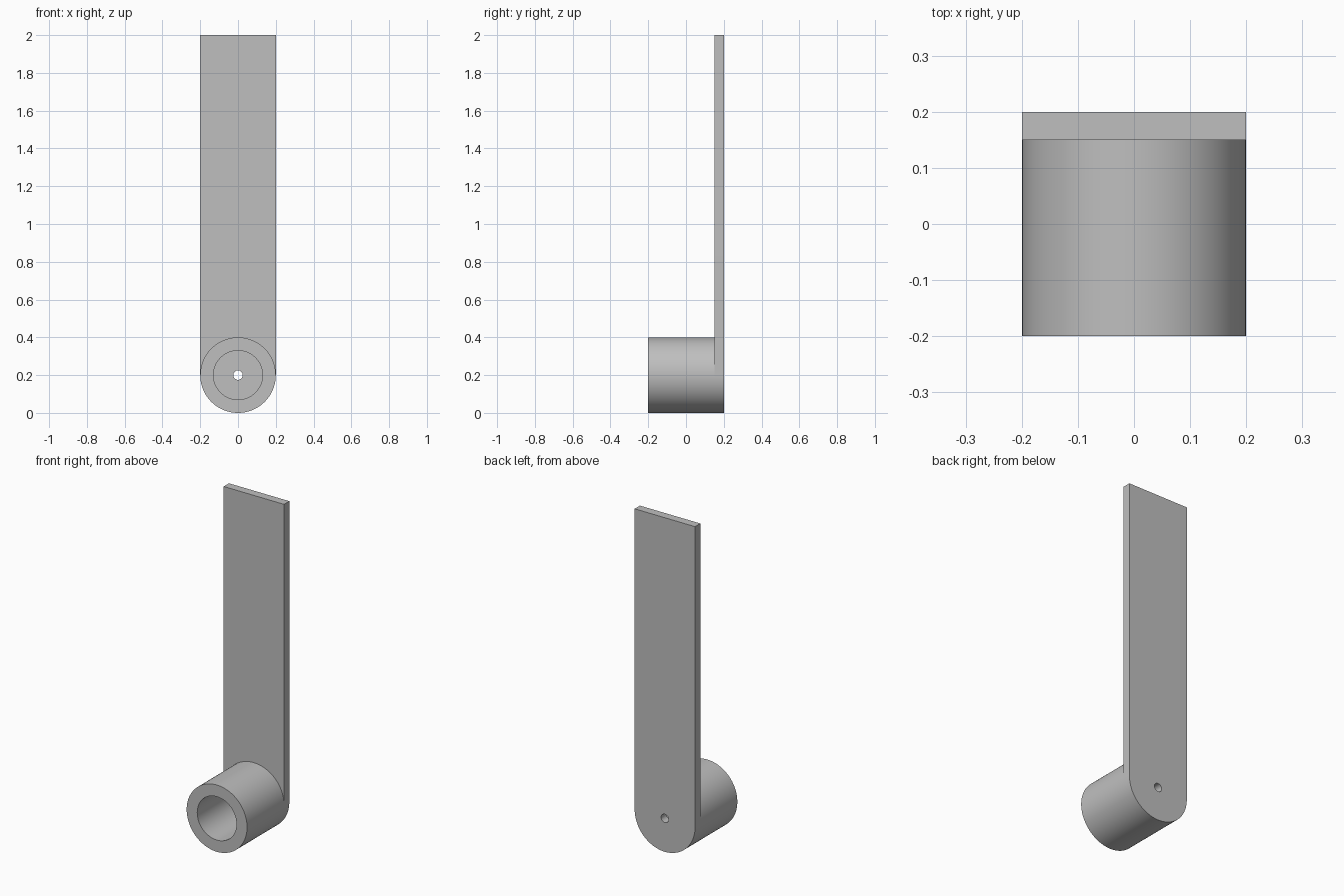
import bpy
import bmesh
from math import cos, sin, pi, radians
from mathutils import Vector

if "Cube" in bpy.data.objects:
    bpy.data.objects.remove(bpy.data.objects["Cube"])

RADIUS, BORE, PIN = 0.2, 0.13, 0.025
FRONT, SEAM, BACK, TOP = -0.2, 0.15, 0.2, 2.0
CENTRE = 0.2
SIDES = 96

grey = bpy.data.materials.new("grey")
grey.use_nodes = True
colour = (0.52, 0.52, 0.52, 1)
grey.diffuse_color = colour
grey.node_tree.nodes["Principled BSDF"].inputs["Base Color"].default_value = colour


def arc(radius, start, end, steps):
    """Points in the x-z plane around the barrel axis, both ends included."""
    angles = [start + (end - start) * i / steps for i in range(steps + 1)]
    return [(radius * cos(a), CENTRE + radius * sin(a)) for a in angles]


def extruded(name, loops, y0, y1, skip_back=False):
    """Fill an outline with holes at y0 and extrude it back to y1."""
    bm = bmesh.new()
    edges = []
    for loop in loops:
        verts = [bm.verts.new((x, y0, z)) for x, z in loop]
        edges += [bm.edges.new((v, verts[i - 1])) for i, v in enumerate(verts)]
    bmesh.ops.triangle_fill(bm, edges=edges, use_beauty=True, normal=Vector((0, -1, 0)))
    result = bmesh.ops.extrude_face_region(bm, geom=bm.faces[:], use_keep_orig=True)["geom"]
    moved = [g for g in result if isinstance(g, bmesh.types.BMVert)]
    bmesh.ops.translate(bm, verts=moved, vec=(0, y1 - y0, 0))
    bmesh.ops.recalc_face_normals(bm, faces=bm.faces[:])
    if skip_back:
        hidden = [f for f in bm.faces if all(abs(v.co.y - y1) < 1e-5 for v in f.verts)]
        bmesh.ops.delete(bm, geom=hidden, context='FACES')
    mesh = bpy.data.meshes.new(name)
    bm.to_mesh(mesh)
    bm.free()
    mesh.materials.append(grey)
    obj = bpy.data.objects.new(name, mesh)
    bpy.context.collection.objects.link(obj)
    bpy.ops.object.select_all(action='DESELECT')
    obj.select_set(True)
    bpy.context.view_layer.objects.active = obj
    bpy.ops.object.shade_smooth_by_angle(angle=radians(30))
    return obj


def circle(radius, sides=SIDES):
    return arc(radius, 0, 2 * pi, sides)[:-1]


# Long flat arm with a rounded foot and a small pin hole
outline = arc(RADIUS, pi, 2 * pi, SIDES // 2) + [(RADIUS, TOP), (-RADIUS, TOP)]
extruded("arm_plate", [outline, circle(PIN, 32)], SEAM, BACK)

# Hollow barrel standing out from the foot, closed at the back by the arm
extruded("barrel", [circle(RADIUS), circle(BORE)], FRONT, SEAM, skip_back=True)
